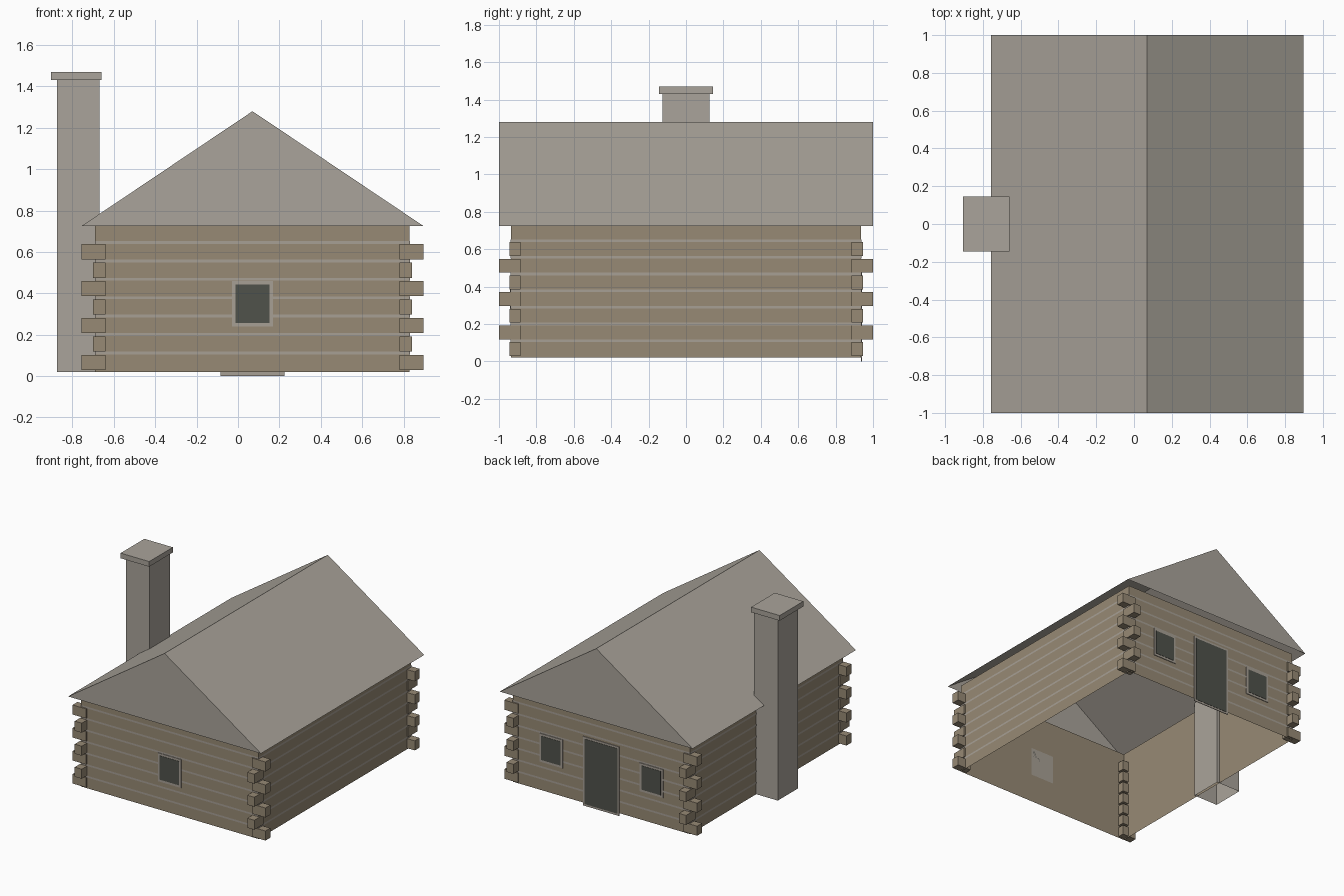
import bpy
import bmesh

cube = bpy.data.objects.get("Cube")
if cube:
    bpy.data.objects.remove(cube, do_unlink=True)

CX = 0.07                    # cabin centre line
HALF_X, HALF_Y = 0.76, 0.935  # half size of the walls
EAVE = 0.725
PITCH = 0.0892               # height of one log course


def material(name, rgb):
    mat = bpy.data.materials.new(name)
    mat.use_nodes = True
    color = (*rgb, 1)
    mat.diffuse_color = color
    bsdf = mat.node_tree.nodes["Principled BSDF"]
    bsdf.inputs["Base Color"].default_value = color
    bsdf.inputs["Roughness"].default_value = 0.9
    return mat


stone = material("warm grey stone", (0.40, 0.37, 0.325))
timber = material("brown timber", (0.31, 0.254, 0.178))
mortar = material("pale mortar", (0.39, 0.35, 0.30))
glass = material("dark glass", (0.08, 0.084, 0.07))


def finish(name, bm, mat):
    mesh = bpy.data.meshes.new(name)
    bmesh.ops.recalc_face_normals(bm, faces=bm.faces)
    bm.to_mesh(mesh)
    bm.free()
    obj = bpy.data.objects.new(name, mesh)
    bpy.context.collection.objects.link(obj)
    mesh.materials.append(mat)
    return obj


def add_box(bm, lo, hi, open_ends=""):
    """Box between two corners; open_ends may list 'bottom' and 'top'."""
    verts = bmesh.ops.create_cube(bm, size=1)["verts"]
    for v in verts:
        v.co = [a + (c + 0.5) * (b - a) for a, b, c in zip(lo, hi, v.co)]
    faces = {f for v in verts for f in v.link_faces}
    drop = []
    for f in faces:
        zs = [v.co.z for v in f.verts]
        if max(zs) - min(zs) < 1e-6:
            side = "bottom" if abs(zs[0] - lo[2]) < 1e-6 else "top"
            if side in open_ends:
                drop.append(f)
    bmesh.ops.delete(bm, geom=drop, context="FACES_ONLY")


def box(name, lo, hi, mat, open_ends=""):
    bm = bmesh.new()
    add_box(bm, lo, hi, open_ends)
    return finish(name, bm, mat)


# Log walls: an open shell
box("log_walls", (CX - HALF_X, -HALF_Y, 0.02), (CX + HALF_X, HALF_Y, EAVE),
    timber, "bottom top")

# Mortar bands between the log courses
bm = bmesh.new()
for i in range(7):
    z = 0.111 + i * PITCH
    e = 0.002
    add_box(bm, (CX - HALF_X - e, -HALF_Y - e, z - 0.007),
            (CX + HALF_X + e, HALF_Y + e, z + 0.007), "bottom top")
finish("mortar_bands", bm, mortar)

# Crossing log ends: even courses run along x, odd courses along y
bm = bmesh.new()
for i in range(7):
    z = 0.029 + i * PITCH
    x_span, y_span = ((0.71, 0.827), (0.885, 0.945)) if i % 2 == 0 \
        else ((0.71, 0.77), (0.885, 1.0))
    for sx in (-1, 1):
        for sy in (-1, 1):
            xs = sorted(CX + sx * x for x in x_span)
            ys = sorted(sy * y for y in y_span)
            add_box(bm, (xs[0], ys[0], z), (xs[1], ys[1], z + 0.074))
finish("log_ends", bm, timber)

# Gable roof, open underneath
bm = bmesh.new()
ends = []
for y in (-1, 1):
    ends.append([bm.verts.new(p) for p in
                 ((CX - 0.827, y, EAVE), (CX, y, 1.28), (CX + 0.827, y, EAVE))])
    bm.faces.new(ends[-1])
for i in range(2):
    bm.faces.new((ends[0][i], ends[0][i + 1], ends[1][i + 1], ends[1][i]))
finish("roof", bm, stone)

# Chimney and its cap
box("chimney", (-0.875, -0.125, 0.02), (-0.67, 0.125, 1.43), stone, "bottom")
box("chimney_cap", (-0.905, -0.145, 1.43), (-0.66, 0.145, 1.47), stone)


def opening(name, x, side, half, z0, z1, rim):
    """Framed dark panel on the front (side -1) or back (side 1) wall."""
    layers = (("frame", 0, 0.005, mortar), ("panel", rim, 0.007, glass))
    for part, inset, depth, mat in layers:
        y0, y1 = sorted((side * HALF_Y, side * (HALF_Y + depth)))
        box(f"{name}_{part}", (x - half + inset, y0, z0 + inset),
            (x + half - inset, y1, z1 - inset), mat)


# Windows and door
opening("front_window", CX, -1, 0.1, 0.24, 0.46, 0.017)
opening("back_left_window", CX + 0.43, 1, 0.1, 0.24, 0.46, 0.017)
opening("back_right_window", CX - 0.43, 1, 0.1, 0.24, 0.46, 0.017)
opening("back_door", CX, 1, 0.155, 0.0, 0.535, 0.015)
